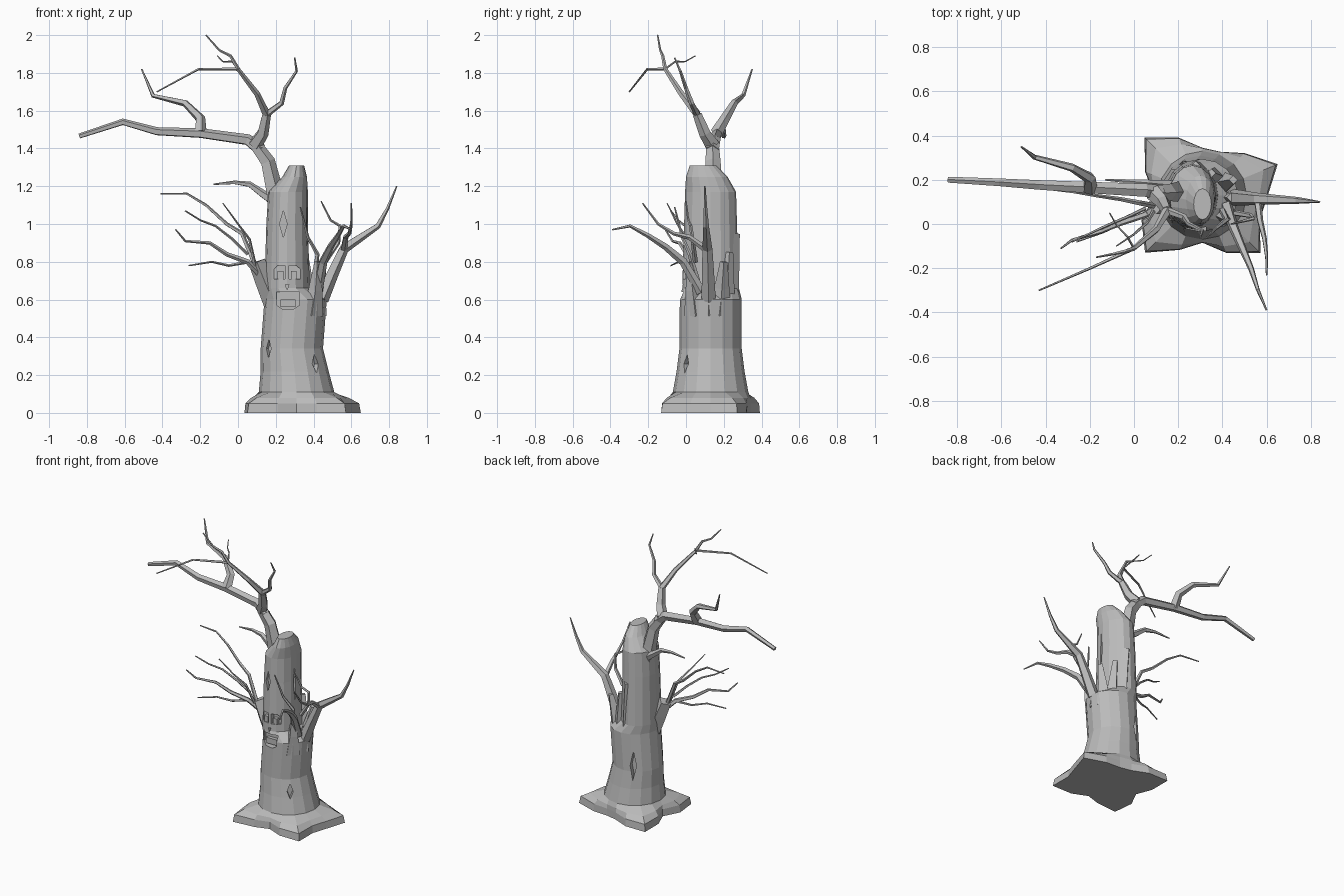
import bpy, bmesh, math
from mathutils import Vector, Matrix

if "Cube" in bpy.data.objects:
    bpy.data.objects.remove(bpy.data.objects["Cube"])

# One weathered grey for all the wood
grey = (.5, .5, .5, 1)
wood = bpy.data.materials.new("weathered_grey_wood")
wood.use_nodes = True
wood.diffuse_color = grey
wood.node_tree.nodes["Principled BSDF"].inputs["Base Color"].default_value = grey


def make_object(name, bm):
    bmesh.ops.recalc_face_normals(bm, faces=bm.faces)
    mesh = bpy.data.meshes.new(name)
    bm.to_mesh(mesh)
    bm.free()
    mesh.materials.append(wood)
    obj = bpy.data.objects.new(name, mesh)
    bpy.context.collection.objects.link(obj)
    return obj


def loft(bm, rings):
    """Skin a list of equal-length point rings and close both ends."""
    loops = [[bm.verts.new(point) for point in ring] for ring in rings]
    for low, high in zip(loops, loops[1:]):
        for i in range(len(low)):
            bm.faces.new((low[i - 1], low[i], high[i], high[i - 1]))
    bm.faces.new(loops[0][::-1])
    bm.faces.new(loops[-1])


def branch(name, radius, near, far, *path, tip=.004, sides=5):
    """Tapered limb: path gives (x, z) bends while y sweeps from near to far."""
    last = len(path) - 1
    points = [Vector((x, near + (far - near) * i / last, z)) for i, (x, z) in enumerate(path)]
    up = Vector((0, 0, 1))
    turn = up.rotation_difference(points[1] - points[0])
    rings = []
    for i, point in enumerate(points):
        before = (point - points[max(i - 1, 0)]).normalized()
        after = (points[min(i + 1, last)] - point).normalized()
        turn = (turn @ up).rotation_difference(before + after) @ turn
        width = radius + (tip - radius) * i / last
        angles = [math.tau * side / sides for side in range(sides)]
        rings.append([point + turn @ Vector((width * math.cos(a), width * math.sin(a), 0))
                      for a in angles])
    bm = bmesh.new()
    loft(bm, rings)
    make_object(name, bm)


def carve(bm, outline, centre, heading=0, depth=.04):
    """Upright outline pushed into the bark; heading turns it about z."""
    spin = Matrix.Rotation(math.radians(heading), 3, "Z")
    loft(bm, [[Vector(centre) + spin @ Vector((u, y, v)) for u, v in outline]
              for y in (-.1, depth)])


# Trunk: four spreading roots at the ground, ovals above, broken spire on top
SIDES = 16
root_headings = [math.radians(angle) for angle in (20, 135, 222, 315)]
headings = [math.tau * side / SIDES for side in range(SIDES)]


def oval(z, x, y, width, depth):
    return [Vector((x + width * math.cos(a), y + depth * math.sin(a), z)) for a in headings]


def root_ring(z, spread):
    ring = []
    for a in headings:
        lobe = max(math.cos(a - root) for root in root_headings)
        reach = .21 + spread * max(lobe, 0) ** 10
        ring.append(Vector((.31 + reach * math.cos(a), .13 + reach * math.sin(a), z)))
    return ring


rings = [root_ring(0, .16), root_ring(.05, .15), root_ring(.08, .09)]
for z, x, width in ((.11, .31, .2), (.22, .3, .18), (.34, .285, .165), (.6, .305, .165)):
    rings.append(oval(z, x, .13, width, width))
for z, x, width in ((.66, .26, .12), (1, .26, .11), (1.17, .265, .105)):
    rings.append(oval(z, x, .13, width, width + .03))
rings += [oval(1.25, .3, .11, .065, .11), oval(1.31, .31, .09, .04, .07)]
bm = bmesh.new()
loft(bm, rings)
trunk = make_object("trunk", bm)

# Carved eyes, nose, mouth and diamond-shaped bark slits
bm = bmesh.new()
for side in (-1, 1):
    eye = [(-.03, -.03), (.03, -.03), (.03, .02), (.01, .04), (-.03, .04)]
    carve(bm, [(side * u, v) for u, v in eye], (.26 + side * .04, -.02, .74))
carve(bm, [(-.01, .01), (0, -.02), (.01, .01)], (.26, -.02, .67))
half_mouth = [(.03, -.04), (.06, -.02), (.06, .05)]
carve(bm, half_mouth + [(-u, v) for u, v in reversed(half_mouth)], (.265, -.02, .59))
for centre, heading, width, height in (
        ((.24, -.01, 1), 0, .02, .07), ((.16, .02, .34), -35, .02, .05),
        ((.41, 0, .26), 40, .02, .05), ((.37, .11, .97), 90, .01, .14),
        ((.22, .28, .38), 190, .02, .1)):
    carve(bm, [(-width, 0), (0, -height), (width, 0), (0, height)], centre, heading, .03)
cutter = make_object("carving_cutter", bm)
cutter.hide_render = True
cut = trunk.modifiers.new("carving", "BOOLEAN")
cut.operation = "DIFFERENCE"
cut.solver = "EXACT"
cut.object = cutter
bpy.context.view_layer.objects.active = trunk
bpy.ops.object.modifier_apply(modifier=cut.name)
bpy.data.objects.remove(cutter)

# Blocks left standing inside the carved eyes and mouth
for name, x, z, width in (("right_pupil", .225, .73, .03), ("left_pupil", .295, .73, .03),
                          ("tongue", .265, .58, .08)):
    bm = bmesh.new()
    bmesh.ops.create_cube(bm, size=1, matrix=Matrix.Translation((x, .02, z))
                          @ Matrix.Diagonal((width, .05, .04, 1)))
    make_object(name, bm)

# Splintered bark around the break
branch("side_splinter_front", .06, .05, .02, (.39, .52), (.41, .65), (.42, .8), tip=.015, sides=4)
branch("side_splinter_middle", .05, .12, .12, (.42, .52), (.43, .6), (.44, .68), tip=.02, sides=4)
branch("side_splinter_back", .06, .18, .2, (.4, .52), (.42, .66), (.45, .8), tip=.02, sides=4)
branch("back_splinter_tall", .05, .23, .255, (.3, .57), (.29, .8), (.28, .95), tip=.03, sides=4)
branch("back_splinter_short", .05, .21, .23, (.37, .54), (.36, .7), (.35, .85), tip=.02, sides=4)
branch("right_stump", .055, .1, .09, (.19, .58), (.14, .7), (.1, .8), tip=.045, sides=4)

# Crown limbs; named points are where limbs fork
crown_fork, upper_fork, upper_crook = (.09, 1.42), (.15, 1.58), (0, 1.82)
branch("crown_stem", .055, .15, .14, (.21, 1.08), (.185, 1.2), (.155, 1.33), crown_fork, tip=.035)
branch("long_limb", .036, .14, .2, (.12, 1.39), (.05, 1.445), (-.2, 1.48),
       (-.43, 1.49), (-.61, 1.54), (-.84, 1.465), tip=.014)
branch("long_limb_fork", .035, .16, .35, (-.2, 1.48), (-.2, 1.56), (-.28, 1.64), (-.45, 1.68), (-.51, 1.82))
branch("upper_limb", .04, .14, .06, crown_fork, (.13, 1.48), upper_fork, tip=.025)
branch("upper_limb_top", .022, .06, -.11, upper_fork, (.1, 1.69), upper_crook, tip=.011)
branch("upper_limb_tip", .011, -.11, -.15, upper_crook, (-.04, 1.89), (-.1, 1.92), (-.17, 2))
branch("upper_limb_left", .018, .06, -.06, upper_fork, (.23, 1.64), (.25, 1.72), (.31, 1.81), (.3, 1.88))
branch("upper_limb_right", .009, -.11, -.3, upper_crook, (-.21, 1.82), (-.43, 1.7))
branch("upper_twig", .006, -.11, .05, upper_crook, (-.03, 1.86), (-.08, 1.86), (-.11, 1.89), tip=.003)
branch("stub_branch", .028, .17, .2, (.19, 1.12), (.13, 1.16), (.06, 1.21), (-.02, 1.22), (-.13, 1.21))

# Twigs on the model's right
branch("right_twig_high", .014, .08, .16, (.1, .76), (.02, .95), (-.06, 1), (-.17, 1.1),
       (-.27, 1.16), (-.41, 1.16))
branch("right_twig_wide", .018, .08, -.11, (.11, .74), (.05, .8), (-.06, .84), (-.15, .9),
       (-.28, .91), (-.33, .97))
branch("right_twig_low", .009, .05, -.08, (.06, .8), (-.05, .78), (-.14, .8), (-.26, .78))
branch("right_twig_middle", .009, .07, -.08, (.05, .84), (-.03, .92), (-.12, .99), (-.2, 1.02), (-.28, 1.07))
branch("right_twig_inner", .01, .06, -.1, (.09, .78), (.06, .92), (0, 1), (-.08, 1.11), tip=.003)

# Branches on the model's left
left_fork = (.56, .87)
branch("left_branch", .04, .12, .1, (.44, .6), (.5, .74), left_fork, (.65, .93), (.74, .99),
       (.79, 1.08), (.84, 1.2))
branch("left_branch_front", .028, .08, -.39, (.42, .64), (.45, .8), (.49, .88), (.53, .94),
       (.56, .99), (.6, .97))
branch("left_branch_fork", .018, .1, -.23, left_fork, (.57, .93), (.59, .95), (.6, 1), (.6, 1.11))
branch("left_twig_arch", .014, .05, 0, (.46, .8), (.53, .9), (.54, .99), (.49, 1.02), (.44, 1.12))
branch("left_twig_inner", .016, .06, -.06, (.4, .7), (.42, .84), (.37, .93), (.33, 1.09))
